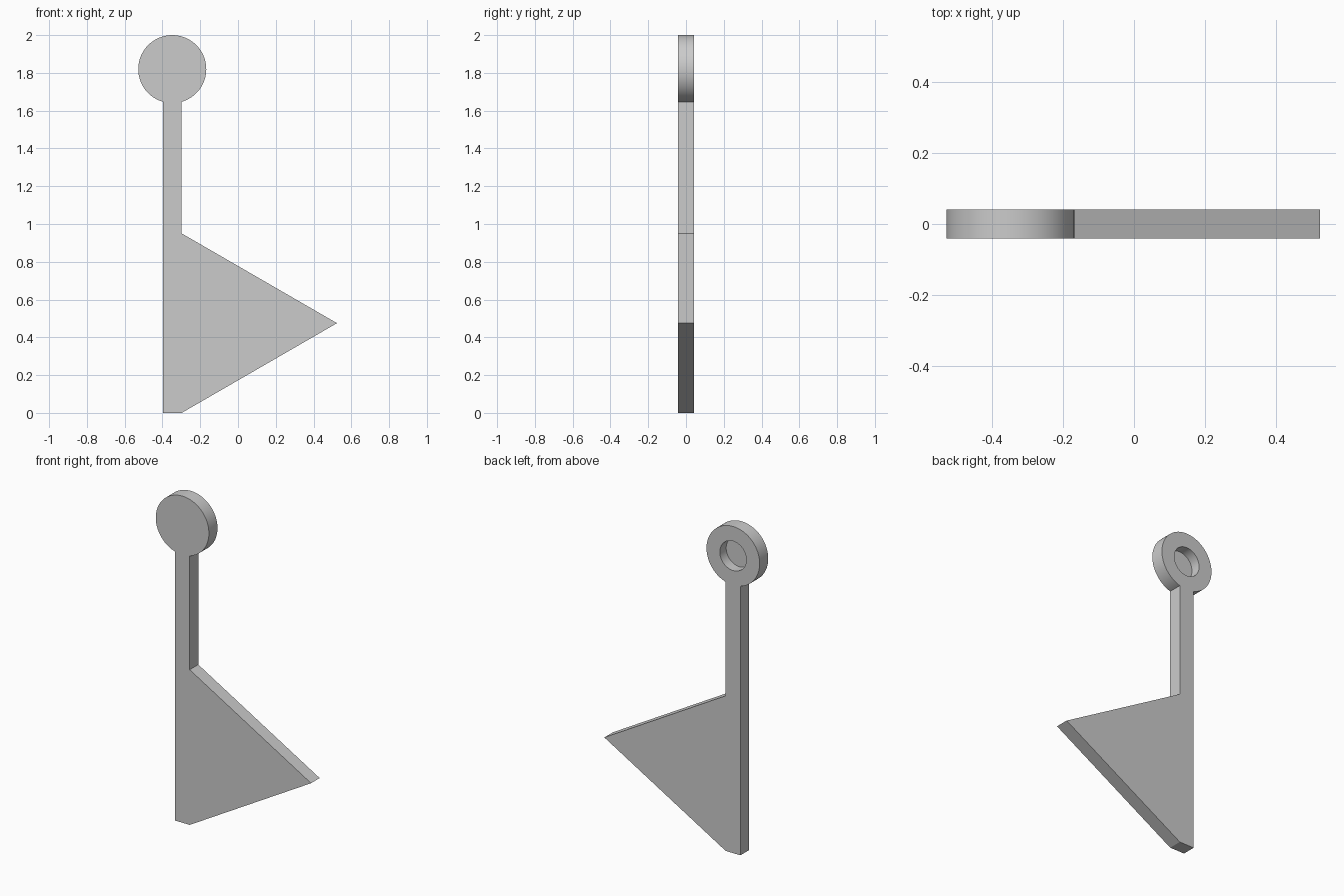
import bpy, bmesh
from math import cos, sin, asin, pi

if "Cube" in bpy.data.objects:
    bpy.data.objects.remove(bpy.data.objects["Cube"], do_unlink=True)

HALF = 0.0415            # half thickness
CX, CZ, R = -0.348, 1.82, 0.18
BAR = 0.05               # half width of the shaft
SEGMENTS = 72

grey = bpy.data.materials.new("plain grey")
grey.use_nodes = True
colour = (0.6, 0.6, 0.6, 1)
grey.diffuse_color = colour
grey.node_tree.nodes["Principled BSDF"].inputs["Base Color"].default_value = colour


def prism(name, outline, y0, y1):
    """Extrude an x-z outline from y0 to y1."""
    bm = bmesh.new()
    face = bm.faces.new([bm.verts.new((x, y0, z)) for x, z in outline])
    result = bmesh.ops.extrude_face_region(bm, geom=[face])
    moved = [v for v in result["geom"] if isinstance(v, bmesh.types.BMVert)]
    bmesh.ops.translate(bm, verts=moved, vec=(0, y1 - y0, 0))
    bmesh.ops.recalc_face_normals(bm, faces=bm.faces)
    mesh = bpy.data.meshes.new(name)
    bm.to_mesh(mesh)
    bm.free()
    mesh.materials.append(grey)
    obj = bpy.data.objects.new(name, mesh)
    bpy.context.collection.objects.link(obj)
    return obj


def arc(radius, start, sweep, count):
    return [(CX + radius * cos(start + sweep * i / count),
             CZ + radius * sin(start + sweep * i / count)) for i in range(count)]


# Flag, shaft and round head as one outline
gap = asin(BAR / R)
head = arc(R, -pi / 2 + gap, 2 * (pi - gap), SEGMENTS)
head.append((CX - BAR, head[0][1]))
flag = [(CX - BAR, 0), (CX + BAR, 0), (0.524, 0.475), (CX + BAR, 0.95)]
body = prism("flag_with_round_head", flag + head, -HALF, HALF)

# Blind round recess in the back of the head
cutter = prism("recess_cutter", arc(R / 2, 0, 2 * pi, 48), -0.02, HALF + 0.05)
cutter.hide_render = True
cutter.hide_set(True)
cut = body.modifiers.new("recess", "BOOLEAN")
cut.operation = "DIFFERENCE"
cut.solver = "EXACT"
cut.object = cutter

# Bake the recess, then smooth the round walls
bpy.context.view_layer.update()
baked = bpy.data.meshes.new_from_object(
    body.evaluated_get(bpy.context.evaluated_depsgraph_get()))
body.modifiers.clear()
body.data = baked
bpy.data.objects.remove(cutter, do_unlink=True)
bpy.ops.object.select_all(action="DESELECT")
body.select_set(True)
bpy.context.view_layer.objects.active = body
bpy.ops.object.shade_smooth_by_angle(angle=0.5)
